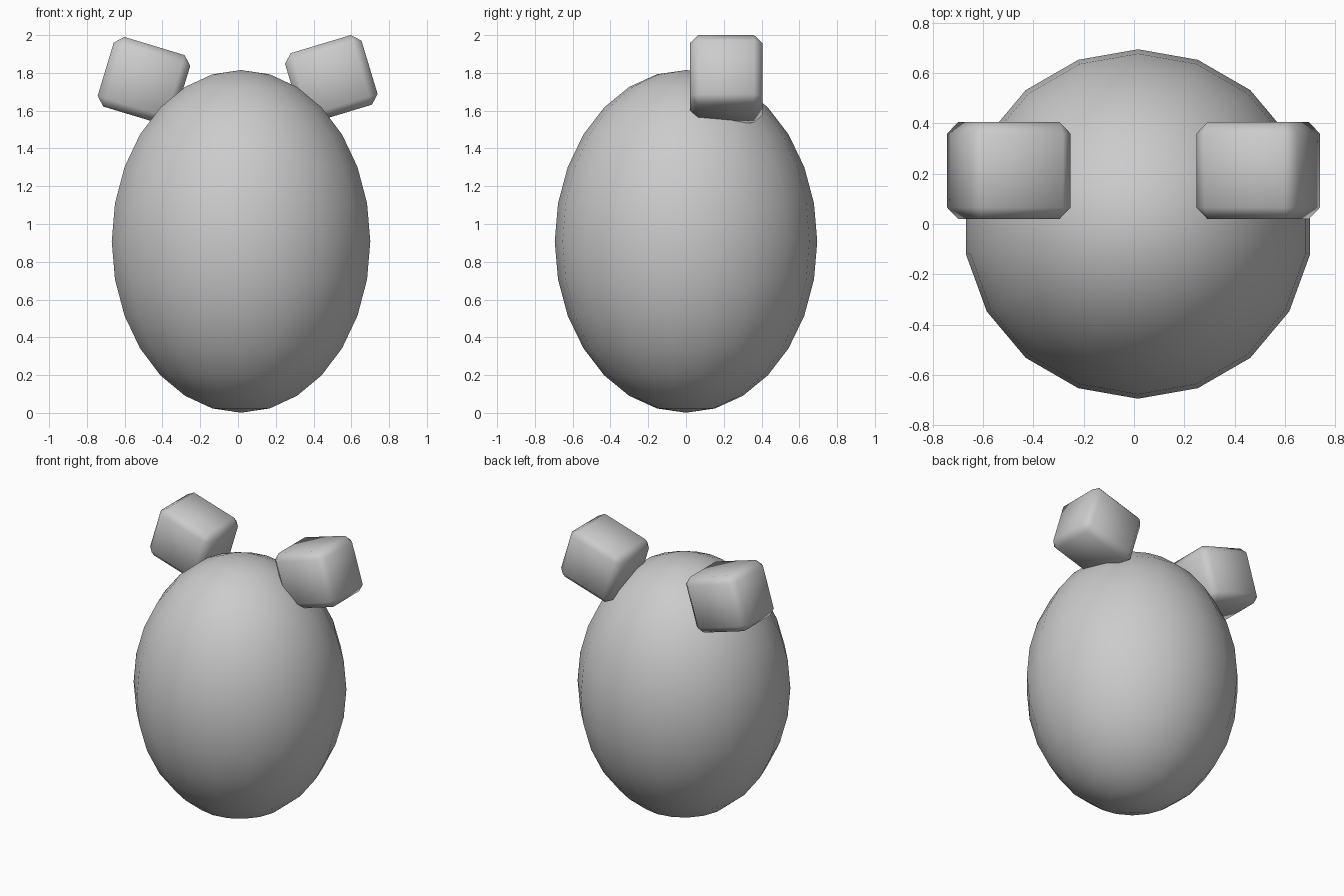
import bpy
import bmesh
from math import radians
from mathutils import Matrix, Vector

default = bpy.data.objects.get("Cube")
if default:
    bpy.data.objects.remove(default, do_unlink=True)

# One plain grey for the whole model
GREY = (0.6, 0.6, 0.6, 1)
grey = bpy.data.materials.new("light grey")
grey.use_nodes = True
grey.diffuse_color = GREY
grey.node_tree.nodes["Principled BSDF"].inputs["Base Color"].default_value = GREY


def finish(bm, name):
    """Turn the bmesh into a smooth-shaded object."""
    mesh = bpy.data.meshes.new(name)
    for face in bm.faces:
        face.smooth = True
    bm.to_mesh(mesh)
    bm.free()
    mesh.materials.append(grey)
    obj = bpy.data.objects.new(name, mesh)
    bpy.context.collection.objects.link(obj)
    return obj


# Egg-shaped body: a sphere stretched upwards
bm = bmesh.new()
bmesh.ops.create_uvsphere(bm, u_segments=18, v_segments=14, radius=1)
# Keep a row of vertices on the front and back centre line
if max(v.co.x for v in bm.verts) > max(v.co.y for v in bm.verts):
    bmesh.ops.rotate(bm, verts=bm.verts, matrix=Matrix.Rotation(radians(90), 3, "Z"))
bmesh.ops.scale(bm, vec=(0.695, 0.695, 0.907), verts=bm.verts)
body = finish(bm, "body")
body.location = (0.016, 0, 0.908)


def make_ear(name, centre, tilt):
    """Chamfered block leaning outwards from the top of the body."""
    bm = bmesh.new()
    bmesh.ops.create_cube(bm, size=1)
    bmesh.ops.scale(bm, vec=(0.423, 0.385, 0.385), verts=bm.verts)
    bmesh.ops.bevel(bm, geom=bm.edges[:], offset=0.045, segments=1, affect="EDGES")
    ear = finish(bm, name)
    ear.location = Vector(centre)
    ear.rotation_euler = (0, -tilt, 0)


make_ear("left_ear", (0.494, 0.2125, 1.768), radians(16.8))
make_ear("right_ear", (-0.498, 0.2125, 1.758), radians(-16.8))
